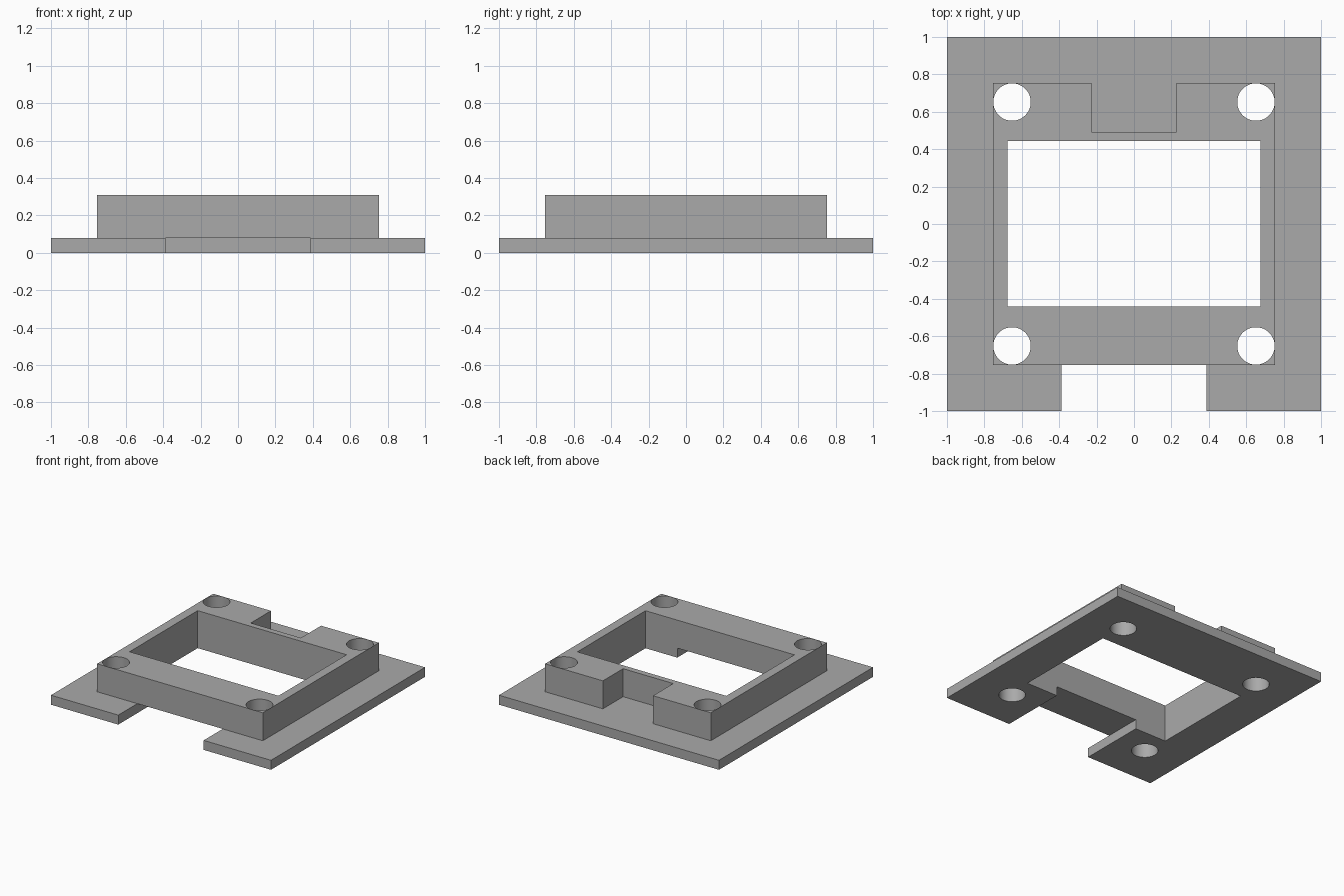
import bpy
import math

cube = bpy.data.objects.get("Cube")
if cube:
    bpy.data.objects.remove(cube, do_unlink=True)

PLATE_TOP, FRAME_TOP = 0.078, 0.308
FRAME_HALF = 0.753

grey = bpy.data.materials.new("matte_grey")
grey.use_nodes = True
colour = (0.4, 0.4, 0.4, 1)
grey.diffuse_color = colour
grey.node_tree.nodes["Principled BSDF"].inputs["Base Color"].default_value = colour


def box(name, x, y, z):
    """Box from (min, max) pairs along each axis."""
    spans = (x, y, z)
    bpy.ops.mesh.primitive_cube_add(size=1, location=[(a + b) / 2 for a, b in spans])
    obj = bpy.context.object
    obj.name = name
    obj.scale = [b - a for a, b in spans]
    bpy.ops.object.transform_apply(location=True, rotation=False, scale=True)
    obj.data.materials.append(grey)
    return obj


def combine(target, tool, operation):
    """Apply a boolean and discard the tool object."""
    mod = target.modifiers.new(operation.title(), 'BOOLEAN')
    mod.operation, mod.object, mod.solver = operation, tool, 'EXACT'
    bpy.ops.object.select_all(action='DESELECT')
    bpy.context.view_layer.objects.active = target
    target.select_set(True)
    bpy.ops.object.modifier_apply(modifier=mod.name)
    bpy.data.objects.remove(tool, do_unlink=True)


# Raised frame with a notch in the back wall
frame = box("raised_frame", (-FRAME_HALF, FRAME_HALF), (-FRAME_HALF, FRAME_HALF), (PLATE_TOP, FRAME_TOP))
combine(frame, box("back_notch", (-0.228, 0.228), (0.491, 1), (0, 0.5)), 'DIFFERENCE')

# Base plate with a channel running from the front edge into the opening
body = box("mounting_frame", (-1, 1), (-1, 1), (0, PLATE_TOP))
combine(body, box("front_channel", (-0.388, 0.388), (-1.2, -0.3), (-0.1, 0.2)), 'DIFFERENCE')
combine(body, frame, 'UNION')

# Central rectangular opening
combine(body, box("opening", (-0.677, 0.677), (-0.441, 0.443), (-0.1, 0.5)), 'DIFFERENCE')

# Corner screw holes
for sx in (-1, 1):
    for sy in (-1, 1):
        bpy.ops.mesh.primitive_cylinder_add(
            vertices=64, radius=0.1, depth=1, location=(sx * 0.652, sy * 0.652, 0.15))
        hole = bpy.context.object
        hole.data.materials.append(grey)
        combine(body, hole, 'DIFFERENCE')

bpy.ops.object.select_all(action='DESELECT')
body.select_set(True)
bpy.context.view_layer.objects.active = body
bpy.ops.object.shade_smooth_by_angle(angle=math.radians(30))
